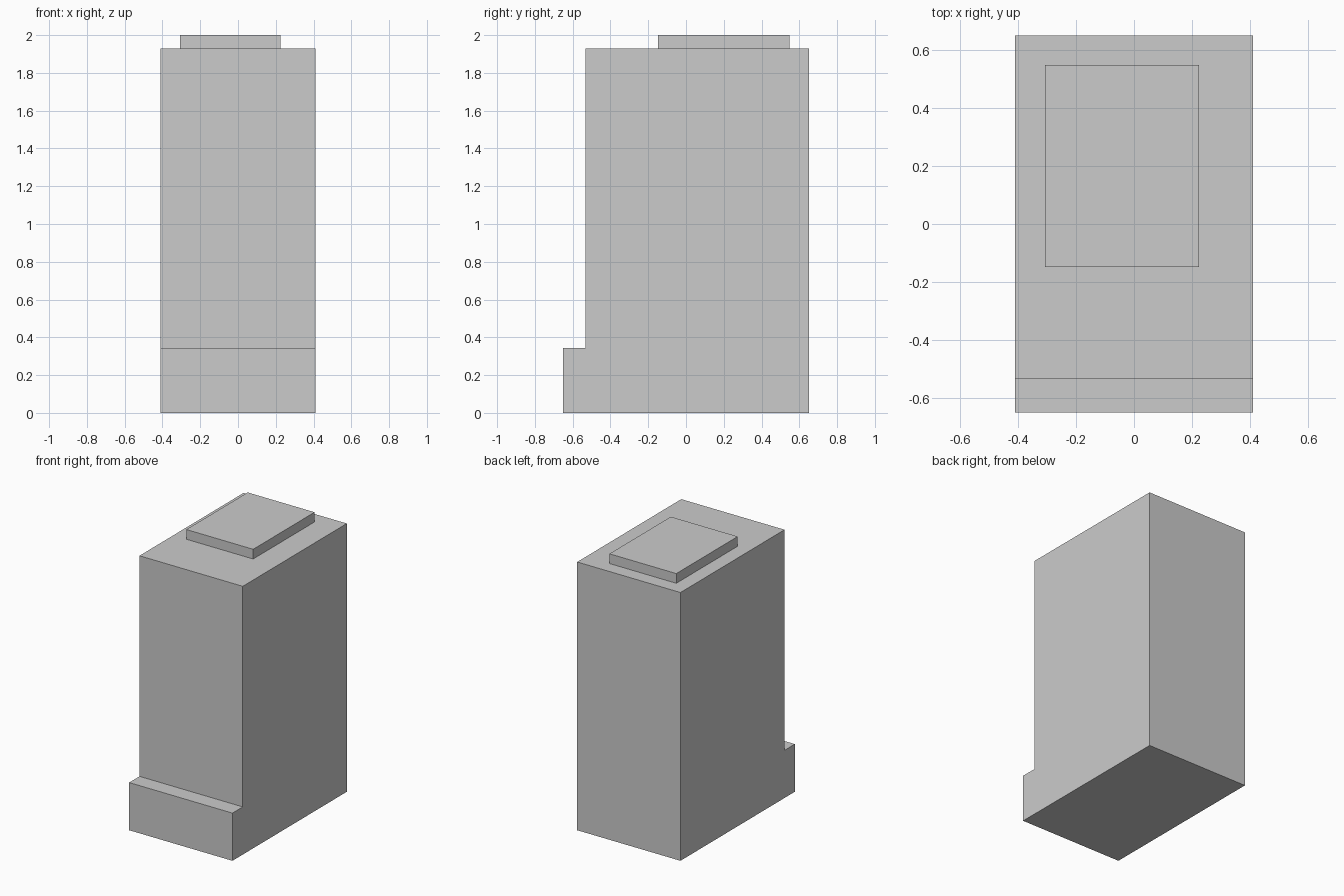
import bpy
import bmesh

if "Cube" in bpy.data.objects:
    bpy.data.objects.remove(bpy.data.objects["Cube"])


def extruded(name, profile, offset):
    """Closed solid made by sweeping a flat outline along an offset."""
    bm = bmesh.new()
    face = bm.faces.new([bm.verts.new(p) for p in profile])
    result = bmesh.ops.extrude_face_region(bm, geom=[face], use_keep_orig=True)
    moved = [g for g in result["geom"] if isinstance(g, bmesh.types.BMVert)]
    bmesh.ops.translate(bm, verts=moved, vec=offset)
    bmesh.ops.recalc_face_normals(bm, faces=bm.faces)
    mesh = bpy.data.meshes.new(name)
    bm.to_mesh(mesh)
    bm.free()
    obj = bpy.data.objects.new(name, mesh)
    bpy.context.collection.objects.link(obj)
    return obj


HALF_X = 0.411

# Tower body with the low front step, as one side profile
side = [(-0.65, 0), (0.65, 0), (0.65, 1.93), (-0.533, 1.93),
        (-0.533, 0.343), (-0.65, 0.343)]
extruded("tower_body", [(-HALF_X, y, z) for y, z in side], (2 * HALF_X, 0, 0))

# Off-centre raised roof block
roof = [(-0.307, -0.149), (0.225, -0.149), (0.225, 0.549), (-0.307, 0.549)]
extruded("roof_block", [(x, y, 1.93) for x, y in roof], (0, 0, 0.07))
